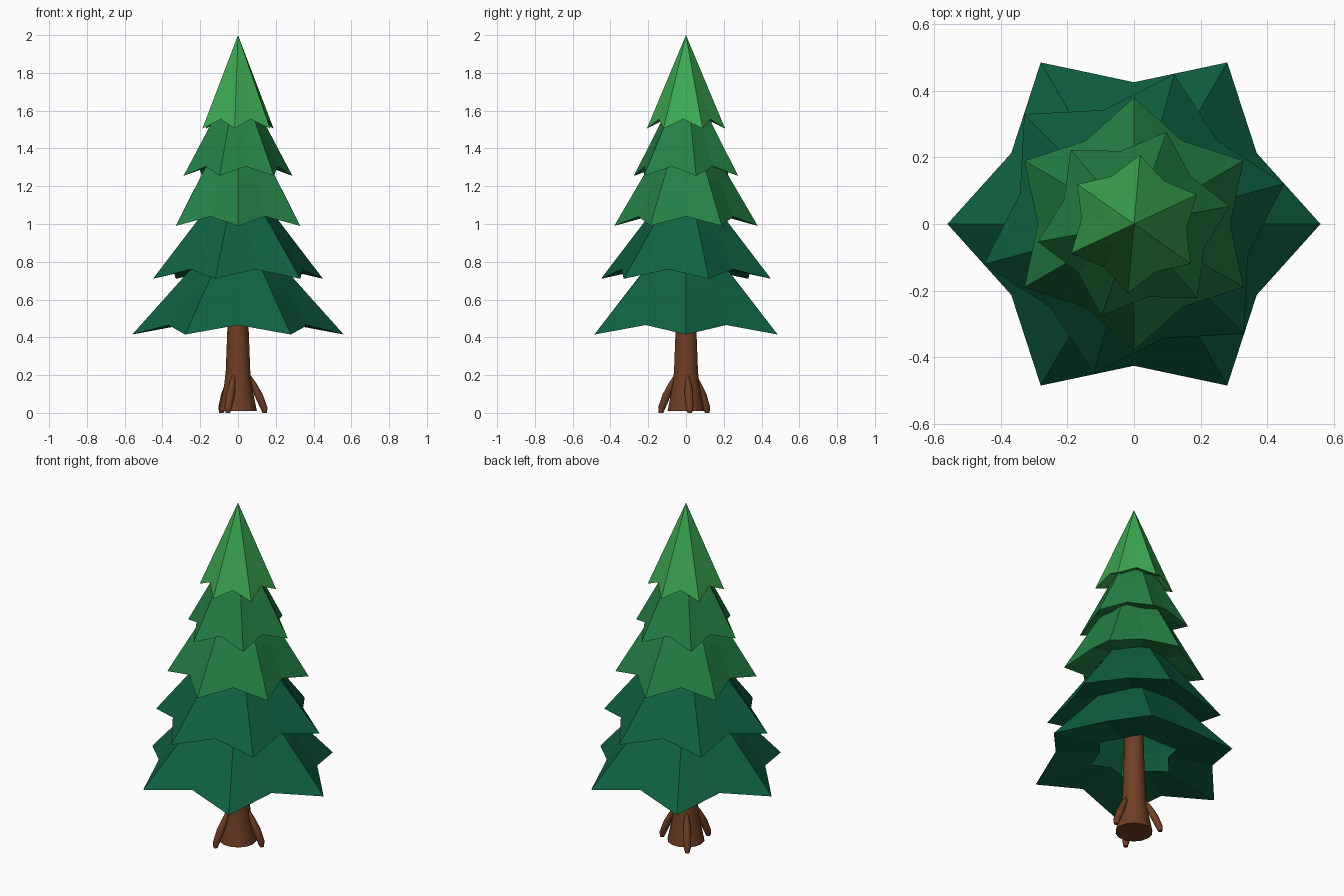
import bpy, bmesh
from math import sin, cos, pi, radians
from mathutils import Vector

cube = bpy.data.objects.get("Cube")
if cube:
    bpy.data.objects.remove(cube, do_unlink=True)


def material(name, rgb):
    mat = bpy.data.materials.new(name)
    mat.use_nodes = True
    color = (*rgb, 1)
    mat.diffuse_color = color
    bsdf = mat.node_tree.nodes["Principled BSDF"]
    bsdf.inputs["Base Color"].default_value = color
    bsdf.inputs["Roughness"].default_value = 0.9
    return mat


dark_green = material("dark green", (0.005, 0.122, 0.054))
mid_green = material("mid green", (0.018, 0.223, 0.061))
bright_green = material("bright green", (0.045, 0.392, 0.084))
bark = material("bark brown", (0.162, 0.048, 0.018))


def loft(name, rings, mat, caps=False, smooth=False):
    """Skin a list of equally sized rings of points, merging pointed ends."""
    bm = bmesh.new()
    loops = [[bm.verts.new(p) for p in ring] for ring in rings]
    n = len(loops[0])
    for a, b in zip(loops, loops[1:]):
        for i in range(n):
            j = (i + 1) % n
            bm.faces.new((a[i], a[j], b[j], b[i]))
    if caps:
        bm.faces.new(loops[0][::-1])
        bm.faces.new(loops[-1])
    bmesh.ops.remove_doubles(bm, verts=bm.verts, dist=1e-5)
    mesh = bpy.data.meshes.new(name)
    bm.to_mesh(mesh)
    bm.free()
    mesh.materials.append(mat)
    obj = bpy.data.objects.new(name, mesh)
    bpy.context.collection.objects.link(obj)
    if smooth:
        bpy.ops.object.select_all(action="DESELECT")
        obj.select_set(True)
        bpy.context.view_layer.objects.active = obj
        bpy.ops.object.shade_smooth_by_angle(angle=radians(50))
    return obj


def star(tip_r, valley_r, tip_z, valley_z, turn):
    """Six-pointed ring, alternating tips and valleys."""
    pts = []
    for i in range(12):
        r, z = (valley_r, valley_z) if i % 2 else (tip_r, tip_z)
        a = radians(turn + 30 * i)
        pts.append((r * cos(a), r * sin(a), z))
    return pts


def circle(r, z, sides, centre=(0, 0)):
    return [(centre[0] + r * cos(2 * pi * i / sides),
             centre[1] + r * sin(2 * pi * i / sides), z) for i in range(sides)]


# Foliage tiers: tip radius, tip height, apex height, turn, colour
tiers = [
    (0.56, 0.415, 1.04, 0, dark_green),
    (0.466, 0.71, 1.30, 15, dark_green),
    (0.38, 0.99, 1.64, 30, mid_green),
    (0.293, 1.255, 1.80, 10.5, mid_green),
    (0.208, 1.505, 2.00, 25, bright_green),
]
for k, (r, z, apex, turn, mat) in enumerate(tiers, 1):
    t = 0.245 / (apex - z)
    mid = r * (1 - t)
    loft(f"foliage_tier_{k}", [
        star(r * 0.43, r * 0.33, z + 0.06, z + 0.075, turn),   # inner lip
        star(r, r * 0.76, z, z + 0.05, turn),                  # outer rim
        star(mid, mid * 0.87, z + 0.245, z + 0.245, turn),     # mid crease
        star(0, 0, apex, apex, turn),                          # peak
    ], mat)

# Trunk with a flared foot
trunk_profile = [(0.1, 0.01), (0.088, 0.07), (0.073, 0.15), (0.065, 0.22),
                 (0.06, 0.35), (0.055, 0.48), (0.045, 0.85)]
loft("trunk", [circle(r, z, 14) for r, z in trunk_profile], bark, True, True)

# Three leaning roots: distance from the axis, height, thickness
root_path = [(0.143, 0.0, 0.012), (0.137, 0.03, 0.02), (0.108, 0.1, 0.023),
             (0.08, 0.16, 0.016), (0.062, 0.2, 0.005)]
for k in range(3):
    a = radians(8 + 120 * k)
    loft(f"root_{k + 1}",
         [circle(w, z, 8, (d * cos(a), d * sin(a))) for d, z, w in root_path],
         bark, True, True)
